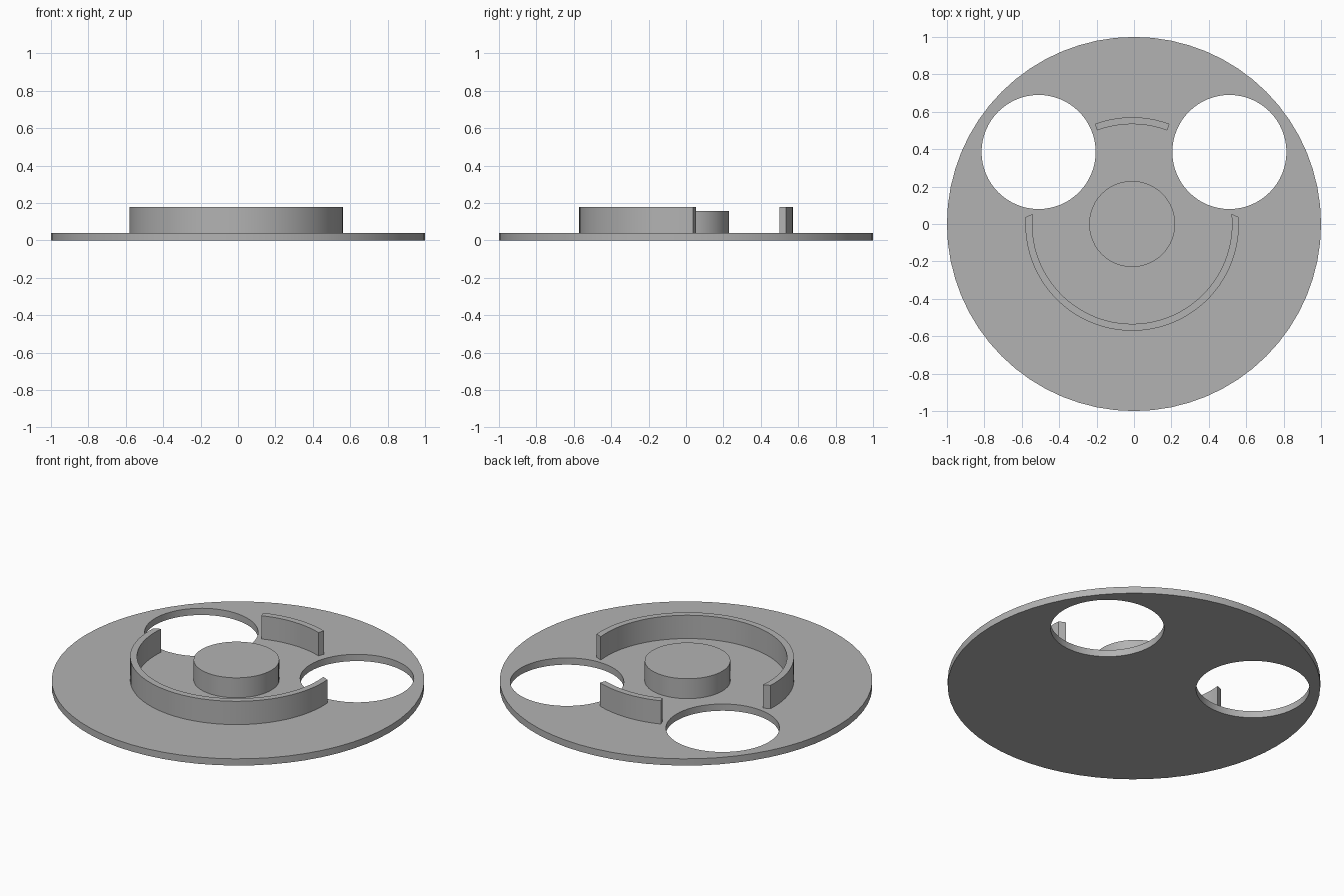
import bpy, bmesh
from math import sin, cos, radians

if "Cube" in bpy.data.objects:
    bpy.data.objects.remove(bpy.data.objects["Cube"], do_unlink=True)

grey = bpy.data.materials.new("plain grey")
grey.use_nodes = True
grey.diffuse_color = (0.45, 0.45, 0.45, 1)
grey.node_tree.nodes["Principled BSDF"].inputs["Base Color"].default_value = grey.diffuse_color

BASE_TOP = 0.04
SINK = 0.01          # raised parts reach a little into the plate
CENTRE_X = -0.01     # hub and walls share this axis


def prism(name, outline, bottom, top):
    """Extrude a flat outline upwards into a solid."""
    bm = bmesh.new()
    face = bm.faces.new([bm.verts.new((x, y, bottom)) for x, y in outline])
    up = bmesh.ops.extrude_face_region(bm, geom=[face])["geom"]
    verts = [g for g in up if isinstance(g, bmesh.types.BMVert)]
    bmesh.ops.translate(bm, verts=verts, vec=(0, 0, top - bottom))
    bmesh.ops.recalc_face_normals(bm, faces=bm.faces)
    mesh = bpy.data.meshes.new(name)
    bm.to_mesh(mesh)
    bm.free()
    mesh.materials.append(grey)
    obj = bpy.data.objects.new(name, mesh)
    bpy.context.collection.objects.link(obj)
    return obj


def arc(x, y, radius, start, end, steps):
    angles = [radians(start + (end - start) * i / steps) for i in range(steps + 1)]
    return [(x + radius * cos(a), y + radius * sin(a)) for a in angles]


def circle(x, y, radius, steps):
    return arc(x, y, radius, 0, 360, steps)[:-1]


def curved_wall(name, outer_span, inner_span, steps):
    outer = arc(CENTRE_X, 0, 0.571, *outer_span, steps)
    inner = arc(CENTRE_X, 0, 0.534, *inner_span, steps)
    return prism(name, outer + inner[::-1], BASE_TOP - SINK, 0.178)


def smooth(obj):
    bpy.ops.object.select_all(action="DESELECT")
    obj.select_set(True)
    bpy.context.view_layer.objects.active = obj
    bpy.ops.object.shade_smooth_by_angle(angle=radians(30))


# Base plate with two round holes
plate = prism("base_plate", circle(0, 0, 1, 64), 0, BASE_TOP)
for side in (-1, 1):
    cutter = prism("hole_cutter", circle(side * 0.51, 0.385, 0.305, 64), -0.1, 0.2)
    cutter.hide_render = True
    cut = plate.modifiers.new("hole", "BOOLEAN")
    cut.operation, cut.solver, cut.object = "DIFFERENCE", "EXACT", cutter
    bpy.context.view_layer.objects.active = plate
    bpy.ops.object.modifier_apply(modifier=cut.name)
    bpy.data.objects.remove(cutter, do_unlink=True)

# Hub and the two walls around it; the long wall has slanted ends
hub = prism("centre_hub", circle(CENTRE_X, 0, 0.23, 48), BASE_TOP - SINK, 0.158)
front_wall = curved_wall("front_wall", (-183.7, 3.7), (-185.8, 5.8), 48)
back_wall = curved_wall("back_wall", (69.5, 110.5), (69.5, 110.5), 10)

for part in (plate, hub, front_wall, back_wall):
    smooth(part)
